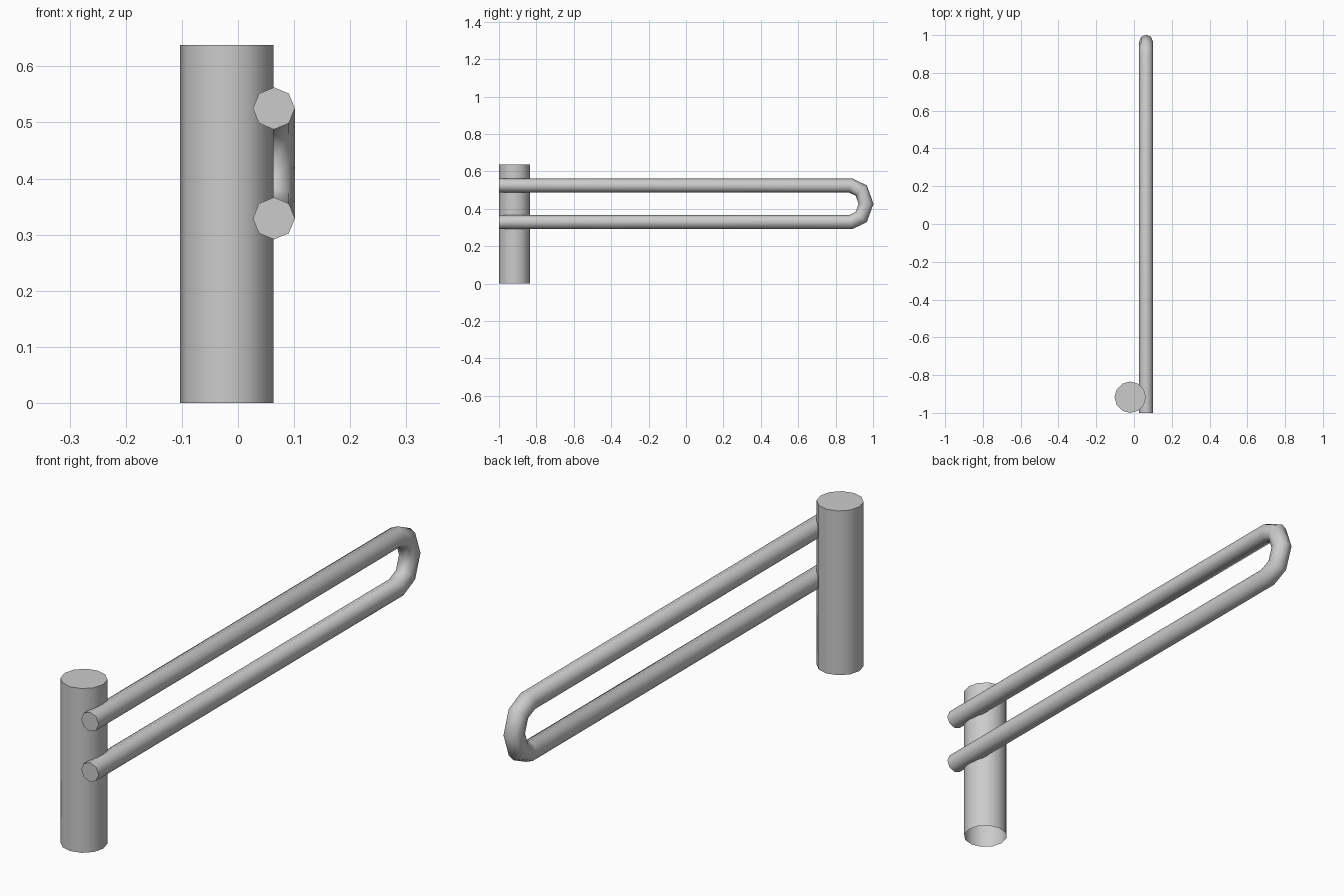
import bpy, bmesh, math
from mathutils import Vector

cube = bpy.data.objects.get("Cube")
if cube:
    bpy.data.objects.remove(cube)

GREY = (0.6, 0.6, 0.6, 1)
steel = bpy.data.materials.new("grey_steel")
steel.use_nodes = True
steel.diffuse_color = GREY
steel.node_tree.nodes["Principled BSDF"].inputs["Base Color"].default_value = GREY


def sweep(name, path, radius, sides, side_axis, cap_end=True, cap_start=True):
    """Sweep a mitred polygon section along a planar path."""
    bm = bmesh.new()
    path = [Vector(p) for p in path]
    u = Vector(side_axis)
    rings = []
    for i, p in enumerate(path):
        before = (p - path[i - 1]).normalized() if i else None
        after = (path[i + 1] - p).normalized() if i + 1 < len(path) else None
        before, after = before or after, after or before
        tangent = (before + after).normalized()
        v = tangent.cross(u) / tangent.dot(before)
        angles = [math.tau * k / sides for k in range(sides)]
        rings.append([bm.verts.new(p + radius * (u * math.cos(a) + v * math.sin(a)))
                      for a in angles])
    for a, b in zip(rings, rings[1:]):
        for k in range(sides):
            n = (k + 1) % sides
            bm.faces.new((a[k], a[n], b[n], b[k]))
    if cap_start:
        bm.faces.new(rings[0])
    if cap_end:
        bm.faces.new(rings[-1])
    bmesh.ops.recalc_face_normals(bm, faces=bm.faces)
    mesh = bpy.data.meshes.new(name)
    bm.to_mesh(mesh)
    bm.free()
    mesh.materials.append(steel)
    obj = bpy.data.objects.new(name, mesh)
    bpy.context.collection.objects.link(obj)
    bpy.ops.object.select_all(action="DESELECT")
    obj.select_set(True)
    bpy.context.view_layer.objects.active = obj
    bpy.ops.object.shade_smooth_by_angle(angle=math.radians(60))
    return obj


# Upright post, open where it meets the ground
sweep("post", [(-0.02, -0.917, 0), (-0.02, -0.917, 0.638)],
      0.083, 12, (1, 0, 0), cap_start=False)

# Barrier rail: one tube doubled back on itself, mirrored about its middle
RAIL_X, MID_Z = 0.064, 0.427
upper = [(-1, 0.098), (0.88, 0.098), (0.937, 0.071)]
profile = upper + [(0.9625, 0)] + [(y, -z) for y, z in reversed(upper)]
sweep("barrier_rail", [(RAIL_X, y, MID_Z + z) for y, z in profile],
      0.0375, 8, (1, 0, 0))
